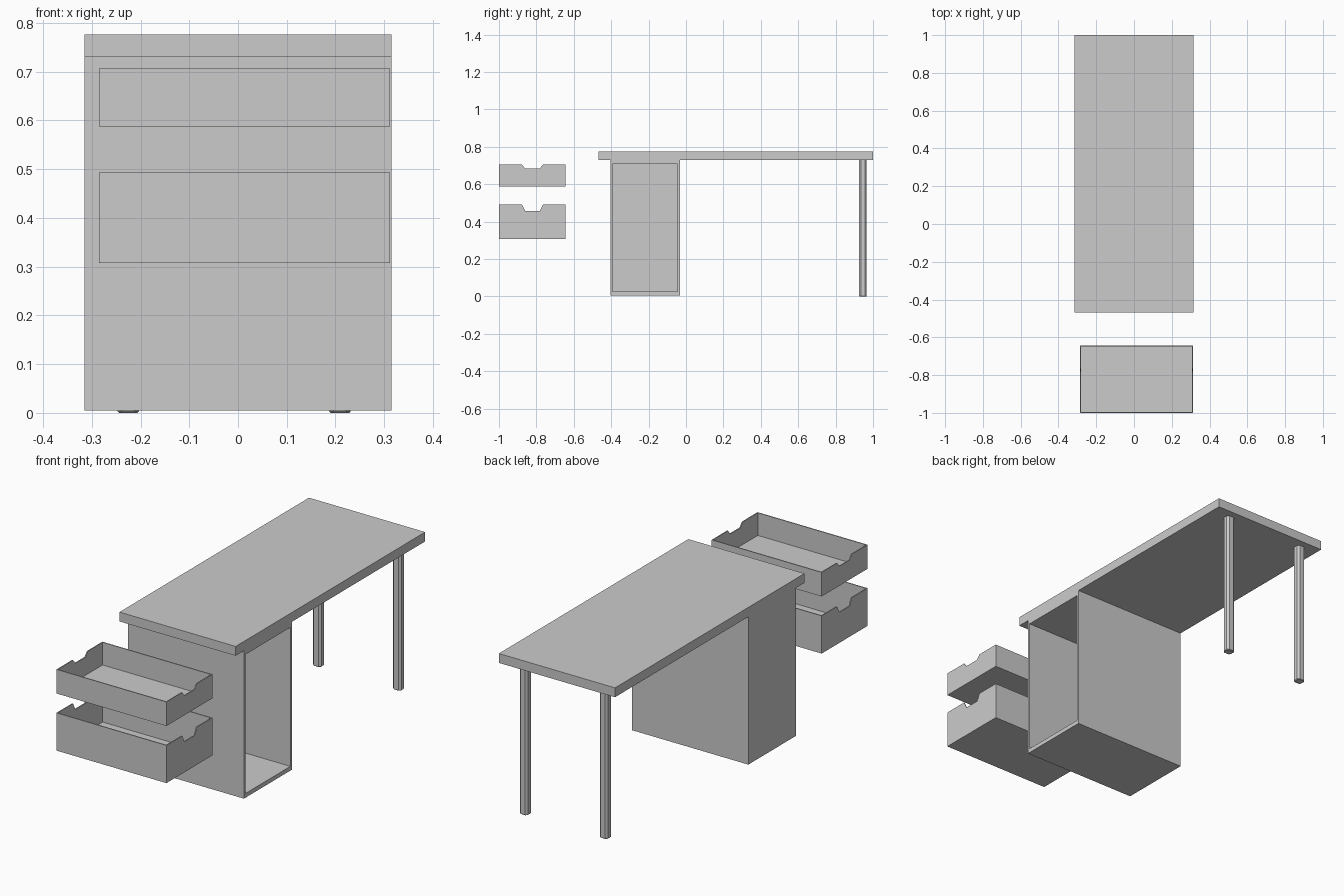
import bpy, bmesh
from mathutils import Vector

if "Cube" in bpy.data.objects:
    bpy.data.objects.remove(bpy.data.objects["Cube"])


def finish(name, bm):
    bmesh.ops.recalc_face_normals(bm, faces=bm.faces[:])
    mesh = bpy.data.meshes.new(name)
    bm.to_mesh(mesh)
    bm.free()
    obj = bpy.data.objects.new(name, mesh)
    bpy.context.collection.objects.link(obj)
    return obj


def box_bm(lo, hi):
    bm = bmesh.new()
    bmesh.ops.create_cube(bm, size=1)
    lo, hi = Vector(lo), Vector(hi)
    for v in bm.verts:
        v.co = (lo + hi) / 2 + v.co * (hi - lo)
    return bm


def hollow(bm, direction, wall, depth):
    """Open the box on one side: inset that face and push it inwards."""
    d = Vector(direction)
    bm.normal_update()
    face = max(bm.faces, key=lambda f: f.normal.dot(d))
    bmesh.ops.inset_region(bm, faces=[face], thickness=wall)
    ext = bmesh.ops.extrude_discrete_faces(bm, faces=[face])["faces"][0]
    bmesh.ops.translate(bm, verts=ext.verts[:], vec=-d * depth)


def prism_bm(points, x0, x1):
    """Extrude a y-z outline along x."""
    bm = bmesh.new()
    face = bm.faces.new([bm.verts.new((x0, y, z)) for y, z in points])
    ext = bmesh.ops.extrude_face_region(bm, geom=[face])["geom"]
    bmesh.ops.translate(bm, vec=(x1 - x0, 0, 0),
                        verts=[g for g in ext if isinstance(g, bmesh.types.BMVert)])
    return bm


# Table top
finish("table_top", box_bm((-0.315, -0.468, 0.73), (0.315, 1.0, 0.776)))

# Cabinet, open on the right-hand end
bm = box_bm((-0.315, -0.404, 0.005), (0.315, -0.033, 0.73))
hollow(bm, (1, 0, 0), 0.016, 0.604)
# raise the floor and lower the ceiling of the opening
for v in bm.verts:
    if -0.40 < v.co.y < -0.04:
        v.co.z = 0.026 if v.co.z < 0.4 else 0.707
finish("cabinet", bm)


# Drawers, pulled out beside the cabinet, with a grip notch in both ends
def drawer(name, z0, z1, notch_z):
    bm = box_bm((-0.285, -1.0, z0), (0.312, -0.644, z1))
    hollow(bm, (0, 0, 1), 0.007, z1 - z0 - 0.007)
    obj = finish(name, bm)
    mid, up = -0.821, 0.02
    slope = 0.018 * (z1 + up - notch_z) / (z1 - notch_z)
    outline = [(mid - 0.039, notch_z), (mid + 0.039, notch_z),
               (mid + 0.039 + slope, z1 + up), (mid - 0.039 - slope, z1 + up)]
    cutter = finish("notch_cutter", prism_bm(outline, -0.4, 0.4))
    cutter.hide_render = True
    mod = obj.modifiers.new("notch", 'BOOLEAN')
    mod.operation, mod.solver, mod.object = 'DIFFERENCE', 'EXACT', cutter
    bpy.context.view_layer.objects.active = obj
    bpy.ops.object.modifier_apply(modifier=mod.name)
    bpy.data.objects.remove(cutter)


drawer("upper_drawer", 0.588, 0.706, 0.684)
drawer("lower_drawer", 0.308, 0.493, 0.458)

# Legs: square posts with chamfered edges
for name, x in (("left_leg", -0.225), ("right_leg", 0.209)):
    bm = box_bm((x - 0.022, 0.926, 0), (x + 0.022, 0.966, 0.731))
    upright = [e for e in bm.edges
               if abs(e.verts[0].co.z - e.verts[1].co.z) > 0.1]
    bmesh.ops.bevel(bm, geom=upright, offset=0.009, segments=1, affect='EDGES')
    rim = [e for e in bm.edges if all(v.co.z < 0.01 for v in e.verts)]
    bmesh.ops.bevel(bm, geom=rim, offset=0.003, segments=1, affect='EDGES')
    finish(name, bm)
